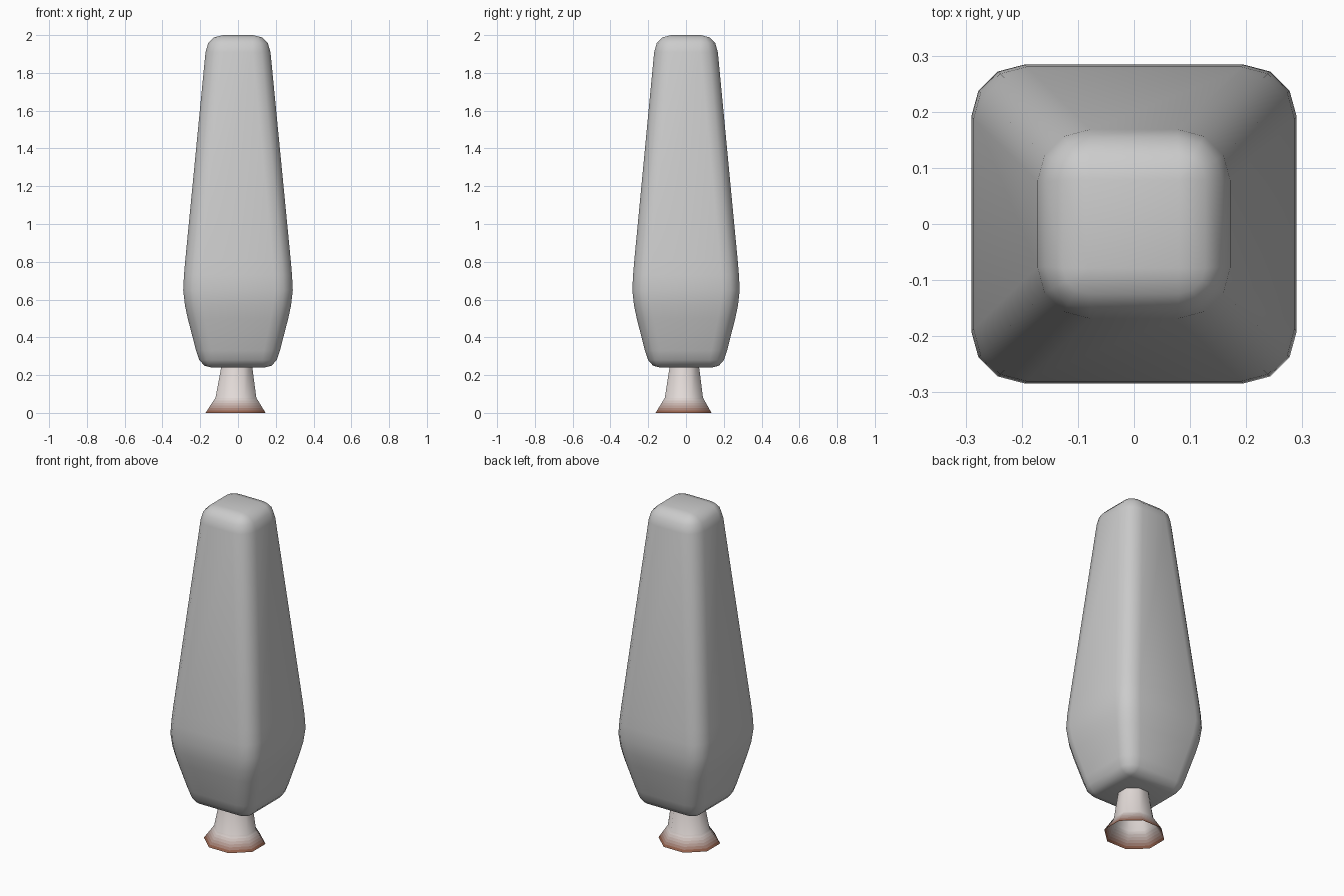
import bpy, bmesh, math
from mathutils import Vector

if "Cube" in bpy.data.objects:
    bpy.data.objects.remove(bpy.data.objects["Cube"])


def loft(name, rings, cap):
    """Skin a stack of equal-length point rings into a mesh object."""
    bm = bmesh.new()
    loops = [[bm.verts.new(p) for p in ring] for ring in rings]
    n = len(loops[0])
    for low, high in zip(loops, loops[1:]):
        for i in range(n):
            j = (i + 1) % n
            bm.faces.new((low[i], low[j], high[j], high[i]))
    if cap:
        bm.faces.new(loops[0][::-1])
        bm.faces.new(loops[-1])
    bmesh.ops.remove_doubles(bm, verts=bm.verts, dist=1e-5)
    if cap:
        bmesh.ops.recalc_face_normals(bm, faces=bm.faces)
    for f in bm.faces:
        f.smooth = True
    mesh = bpy.data.meshes.new(name)
    bm.to_mesh(mesh)
    bm.free()
    obj = bpy.data.objects.new(name, mesh)
    bpy.context.collection.objects.link(obj)
    return obj


def rounded_square(z, half, radius, segments=3):
    pts = []
    for q in range(4):
        mid = math.radians(45 + 90 * q)
        cx = math.copysign(half - radius, math.cos(mid))
        cy = math.copysign(half - radius, math.sin(mid))
        for s in range(segments + 1):
            a = math.radians(90 * q + 90 * s / segments)
            x, y = cx + radius * math.cos(a), cy + radius * math.sin(a)
            pts.append(Vector((x, y * 0.98, z)))
    return pts


def octagon(z, cx, cy, rx, ry):
    k = 1 / math.cos(math.pi / 8)
    return [Vector((cx + rx * k * math.cos(a), cy + ry * k * math.sin(a), z))
            for a in (math.pi / 8 + i * math.pi / 4 for i in range(8))]


# Foliage: tapered block with rounded edges (height, half width, corner radius)
profile = [(0.24, 0.140, 0.0), (0.25, 0.178, 0.045), (0.28, 0.205, 0.075),
           (0.33, 0.222, 0.085), (0.50, 0.266, 0.093), (0.57, 0.281, 0.095),
           (0.65, 0.290, 0.095), (0.73, 0.286, 0.095), (0.81, 0.279, 0.095),
           (1.91, 0.172, 0.094), (1.957, 0.158, 0.080), (1.988, 0.127, 0.047),
           (2.0, 0.080, 0.0)]
loft("foliage", [rounded_square(*p) for p in profile], True)

# Trunk: open flared octagonal tube, the flare cut in bands for the colour fade
foot = (0.0, -0.013, -0.013, 0.159, 0.148)
neck = (0.08, -0.011, -0.011, 0.108, 0.101)
top = (0.30, -0.005, -0.008, 0.073, 0.070)
bands = 6
steps = [tuple(a + (b - a) * i / bands for a, b in zip(foot, neck))
         for i in range(bands + 1)]
trunk = loft("trunk", [octagon(*s) for s in steps + [top]], False)

# Trunk colours: brown foot fading to pale bark
brown, bark = (0.26, 0.07, 0.02), (0.76, 0.70, 0.68)
for i in range(bands + 1):
    t = min(1, (i + 0.5) / bands)
    mat = bpy.data.materials.new(f"bark_{i}")
    mat.diffuse_color = (*[a + (b - a) * t for a, b in zip(brown, bark)], 1)
    mat.use_nodes = True
    mat.node_tree.nodes["Principled BSDF"].inputs["Base Color"].default_value = mat.diffuse_color
    trunk.data.materials.append(mat)
for f in trunk.data.polygons:
    z = f.center.z
    f.material_index = min(bands, int(z / neck[0] * bands))
